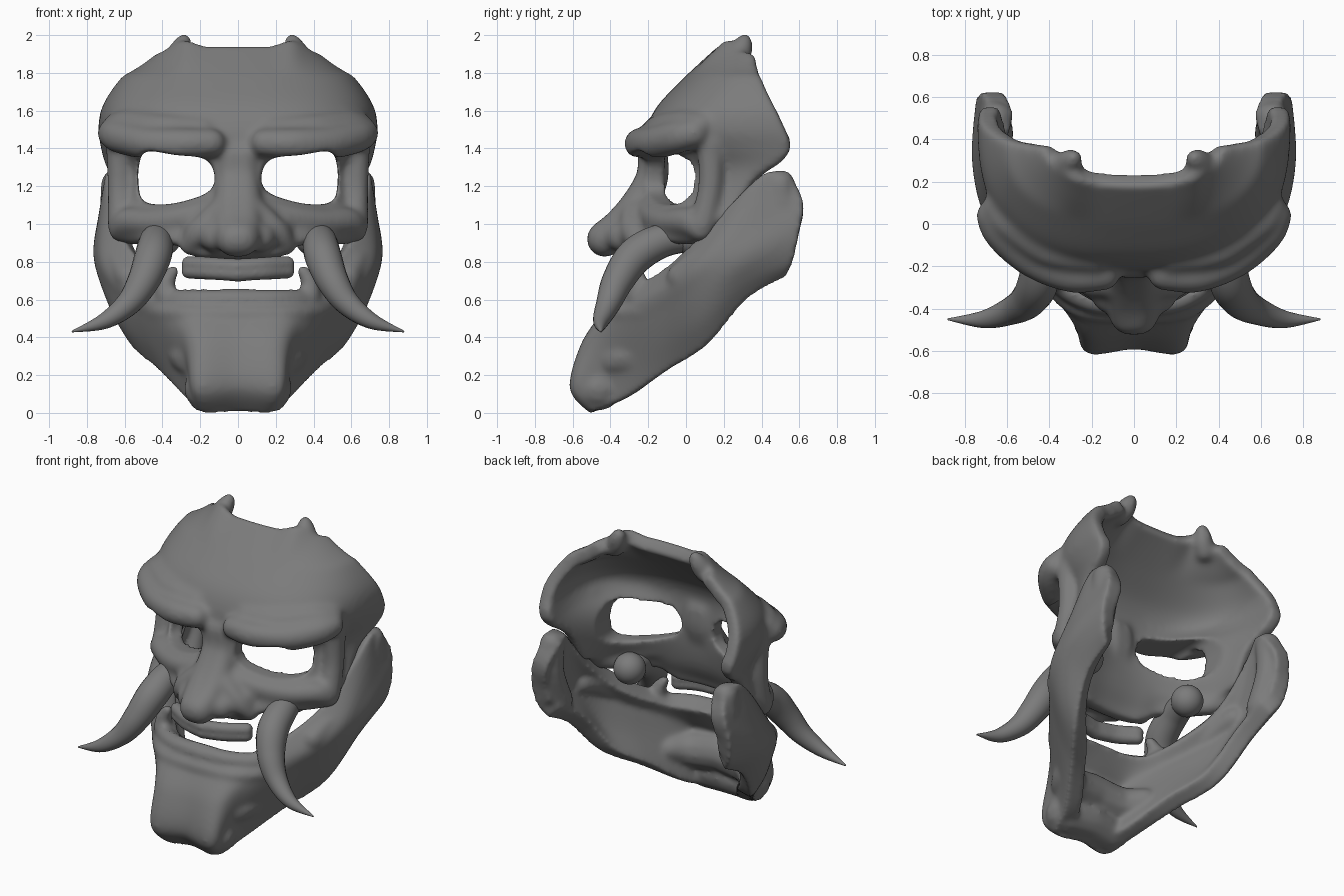
import bpy, bmesh, math
from mathutils import Matrix

if "Cube" in bpy.data.objects:
    bpy.data.objects.remove(bpy.data.objects["Cube"])

# Dark grey clay
GREY = bpy.data.materials.new("dark_grey")
GREY.diffuse_color = (.2, .2, .2, 1)
GREY.use_nodes = True
GREY.node_tree.nodes["Principled BSDF"].inputs["Base Color"].default_value = GREY.diffuse_color


def spline(keys, t):
    """Catmull-Rom through a list of equal-length tuples, t in 0..1."""
    n = len(keys) - 1
    f = min(max(t, 0), 1) * n
    i = min(int(f), n - 1)
    f -= i
    a, b, c, d = (keys[min(max(i + k, 0), n)] for k in (-1, 0, 1, 2))
    return tuple(0.5 * (2*q + (r - p)*f + (2*p - 5*q + 4*r - s)*f*f + (3*q - p - 3*r + s)*f**3)
                 for p, q, r, s in zip(a, b, c, d))


def shell(bm, fn, nu, nv, thick):
    """Closed thick sheet from a surface function fn(u, v)."""
    tmp = bmesh.new()
    g = [tmp.verts.new(fn(i / nu, j / nv)) for j in range(nv + 1) for i in range(nu + 1)]
    w = nu + 1
    quads = [(j*w + i, j*w + i + 1, j*w + w + i + 1, j*w + w + i) for j in range(nv) for i in range(nu)]
    for q in quads:
        tmp.faces.new([g[k] for k in q])
    tmp.normal_update()
    s = -1 if g[(nv // 2) * w + nu // 2].normal.y < 0 else 1
    out = [bm.verts.new(v.co) for v in g]
    inn = [bm.verts.new(v.co + v.normal * s * thick) for v in g]
    tmp.free()
    for q in quads:
        bm.faces.new([out[k] for k in q])
        bm.faces.new([inn[k] for k in reversed(q)])
    rim = (list(range(nu)) + [j*w + nu for j in range(nv)]
           + [nv*w + i for i in range(nu, 0, -1)] + [j*w for j in range(nv, 0, -1)])
    for a, b in zip(rim, rim[1:] + rim[:1]):
        bm.faces.new((out[b], out[a], inn[a], inn[b]))
    bmesh.ops.recalc_face_normals(bm, faces=bm.faces)


def ridge(bm, keys, n=26):
    """Mirrored row of overlapping balls along (x, y, z, radius) keys, merged later by remeshing."""
    for i in range(n + 1):
        x, y, z, r = spline(keys, i / n)
        for s in (1, -1):
            bmesh.ops.create_icosphere(bm, subdivisions=2, radius=r,
                                       matrix=Matrix.Translation((s * x, y, z)))


def add(name, bm):
    me = bpy.data.meshes.new(name)
    bm.to_mesh(me)
    bm.free()
    me.materials.append(GREY)
    ob = bpy.data.objects.new(name, me)
    bpy.context.collection.objects.link(ob)
    return ob


def sculpt(ob, voxel, smooth, cutter=None):
    """Fuse, soften and optionally cut an object."""
    def mod(kind, **kw):
        m = ob.modifiers.new(kind, kind)
        for k, v in kw.items():
            setattr(m, k, v)
    mod('REMESH', mode='VOXEL', voxel_size=voxel)
    mod('SMOOTH', factor=.5, iterations=smooth)
    if cutter:
        mod('BOOLEAN', operation='DIFFERENCE', object=cutter, solver='EXACT')
        mod('REMESH', mode='VOXEL', voxel_size=voxel)
        mod('SMOOTH', factor=.5, iterations=8)
    dg = bpy.context.evaluated_depsgraph_get()
    me = bpy.data.meshes.new_from_object(ob.evaluated_get(dg))
    ob.modifiers.clear()
    ob.data = me
    me.materials.clear()
    me.materials.append(GREY)
    me.shade_smooth()


# Upper face shell: rows of height, front y, half width, back y, cut-off y, squareness
ROWS = [(.83, -.31, .68, .42, -.06, 2.2), (.90, -.29, .70, .45, .06, 2.2), (1.0, -.24, .71, .47, .21, 2.3),
        (1.13, -.22, .70, .50, .29, 2.1), (1.24, -.22, .70, .53, .37, 2), (1.32, -.22, .71, .56, .50, 2.1),
        (1.40, -.22, .725, .56, .555, 2.5), (1.50, -.21, .74, .53, .525, 2.8), (1.62, -.155, .72, .48, .475, 2.7),
        (1.75, -.035, .64, .42, .415, 2.5), (1.85, .07, .545, .39, .385, 2.4), (1.95, .18, .42, .37, .365, 2.3)]


def face_surface(u, v):
    z, yf, w, ye, yt, n = spline(ROWS, v)
    c = max(0, min(1, 1 - (yt - yf) / (ye - yf)))
    a = (2 * u - 1) * math.acos(c ** (n / 2))
    x = math.copysign(w * abs(math.sin(a)) ** (2 / n), a)
    k = min(max((abs(x) - .2) / .15, 0), 1)
    z += .07 * k * k * (3 - 2 * k) * max(0, 1 - (z - .83) / .25)
    top = max(0, (v - .85) / .15)
    z += top * (.035 * math.exp(-((abs(x) - .28) / .07) ** 2) - .3 * max(0, abs(x) - .3))
    return x, yf + (ye - yf) * (1 - math.cos(a) ** (2 / n)), z


bm = bmesh.new()
shell(bm, face_surface, 80, 64, .095)
# brows and the swell above them
ridge(bm, [(.14, -.24, 1.43, .078), (.3, -.24, 1.425, .088), (.48, -.165, 1.43, .092),
           (.62, -.045, 1.46, .092), (.67, .04, 1.48, .08)])
ridge(bm, [(.18, -.17, 1.50, .065), (.4, -.13, 1.51, .075), (.58, -.01, 1.53, .075), (.65, .08, 1.52, .07)])
# cheekbones, outer eye columns, nostril wings, cheek folds
ridge(bm, [(.14, -.2, 1.07, .075), (.3, -.16, 1.03, .075), (.45, -.085, 1.01, .075),
           (.58, .02, 1.01, .08), (.62, .08, .97, .07)])
ridge(bm, [(.63, .13, 1.42, .075), (.625, .13, 1.2, .07), (.62, .09, 1.0, .075)])
ridge(bm, [(.40, -.12, .98, .06), (.5, -.02, .95, .065), (.58, .06, .95, .06)], n=10)
ridge(bm, [(.04, -.32, .99, .085), (.12, -.34, .93, .085)], n=6)
ridge(bm, [(0, -.30, .95, .1), (.2, -.235, .96, .09)], n=10)
ridge(bm, [(.10, -.28, 1.06, .07), (.2, -.28, .96, .07), (.26, -.24, .88, .05)])
# points on the upper rim
ridge(bm, [(.34, .27, 1.85, .06), (.31, .29, 1.91, .065), (.285, .31, 1.97, .045)], n=12)
# nose
ridge(bm, [(.03, -.175, 1.36, .085), (.03, -.18, 1.24, .09), (.035, -.25, 1.1, .1),
           (.035, -.355, .98, .1), (.02, -.43, .92, .1)])
face = add("face_shell", bm)

# Eye holes
EYE = [(.122, 1.23), (.135, 1.30), (.19, 1.35), (.33, 1.365), (.485, 1.385), (.522, 1.32),
       (.527, 1.22), (.50, 1.12), (.37, 1.105), (.22, 1.14), (.145, 1.18), (.122, 1.23)]
bm = bmesh.new()
for s in (1, -1):
    ring = [spline(EYE, i / 44) for i in range(44)]
    f = bm.faces.new([bm.verts.new((s * x, -.7, z)) for x, z in ring])
    ext = bmesh.ops.extrude_face_region(bm, geom=[f])["geom"]
    bmesh.ops.translate(bm, vec=(0, 1.0, 0), verts=[e for e in ext if isinstance(e, bmesh.types.BMVert)])
bmesh.ops.recalc_face_normals(bm, faces=bm.faces)
cutter = add("eye_cutter", bm)
cutter.hide_render = True
sculpt(face, .014, 14, cutter)
bpy.data.objects.remove(cutter)

# Lower jaw: columns from the chin to the ear, each from bottom edge to top edge
JAW = [[(0, -.48, .0), (0, -.59, .14), (0, -.545, .36), (0, -.45, .53), (0, -.38, .66)],
       [(.2, -.50, .0), (.23, -.605, .13), (.22, -.55, .36), (.23, -.44, .53), (.2, -.36, .66)],
       [(.28, -.33, .07), (.285, -.40, .22), (.33, -.40, .4), (.38, -.34, .55), (.36, -.29, .67)],
       [(.42, -.1, .22), (.48, -.13, .37), (.53, -.14, .52), (.56, -.14, .65), (.48, -.12, .77)],
       [(.57, .12, .36), (.65, .09, .50), (.70, .07, .67), (.71, .06, .8), (.61, .07, .94)],
       [(.65, .33, .60), (.72, .31, .70), (.765, .30, .82), (.745, .32, .98), (.70, .38, 1.25)],
       [(.66, .54, .72), (.72, .57, .80), (.745, .60, .95), (.72, .62, 1.12), (.67, .55, 1.28)]]
COLS = [[(-x, y, z) for x, y, z in c] for c in JAW[:0:-1]] + JAW

bm = bmesh.new()
shell(bm, lambda u, v: spline([spline(c, v) for c in COLS], u), 90, 30, .115)
# chin mass
ridge(bm, [(0, -.45, .15, .13), (.17, -.46, .13, .12)], n=10)
ridge(bm, [(0, -.40, .31, .13), (.2, -.37, .29, .12), (.3, -.25, .31, .08)])
# lip roll, lower fold, corner teeth, cheek muscle, ear pads
ridge(bm, [(0, -.385, .60, .055), (.2, -.365, .60, .055), (.36, -.27, .60, .055), (.5, -.1, .62, .04)])
ridge(bm, [(0, -.42, .52, .055), (.25, -.395, .52, .055), (.42, -.24, .54, .05), (.48, -.1, .55, .04)])
ridge(bm, [(.38, -.26, .62, .06), (.38, -.25, .69, .05), (.345, -.26, .75, .034)], n=14)
ridge(bm, [(.58, -.03, .72, .075), (.62, .08, .80, .08), (.65, .18, .83, .075)], n=10)
ridge(bm, [(.65, .42, .80, .085), (.655, .50, 1.02, .08), (.65, .50, 1.21, .08)])
sculpt(add("lower_jaw", bm), .014, 14)

# Upper lip
bm = bmesh.new()
for z, r in ((.785, .042), (.745, .042)):
    ridge(bm, [(0, -.37, z - .01, r), (.14, -.345, z, r), (.26, -.28, z + .005, r)])
sculpt(add("upper_lip", bm), .012, 5)

# Tusks, each with a rounded root behind the cheek
TUSK = [(.40, .02, .93, .075), (.43, -.13, .91, .09), (.45, -.27, .83, .097), (.50, -.36, .70, .085),
        (.58, -.41, .58, .066), (.71, -.45, .485, .042), (.88, -.45, .43, .004)]
for s, side in ((1, "right"), (-1, "left")):
    cu = bpy.data.curves.new("tusk", 'CURVE')
    cu.dimensions, cu.bevel_depth, cu.bevel_resolution, cu.use_fill_caps = '3D', 1, 8, True
    sp = cu.splines.new('POLY')
    sp.points.add(48)
    for i, p in enumerate(sp.points):
        x, y, z, r = spline(TUSK, i / 48)
        p.co, p.radius = (s * x, y, z, 1), max(r, .003)
    tmp = bpy.data.objects.new("tusk_path", cu)
    bpy.context.collection.objects.link(tmp)
    bpy.context.view_layer.update()
    me = bpy.data.meshes.new_from_object(tmp)
    bpy.data.objects.remove(tmp)
    bm = bmesh.new()
    bm.from_mesh(me)
    bmesh.ops.create_icosphere(bm, subdivisions=4, radius=.1,
                               matrix=Matrix.Translation((s * .40, .03, .93)))
    add("tusk_" + side, bm).data.shade_smooth()
